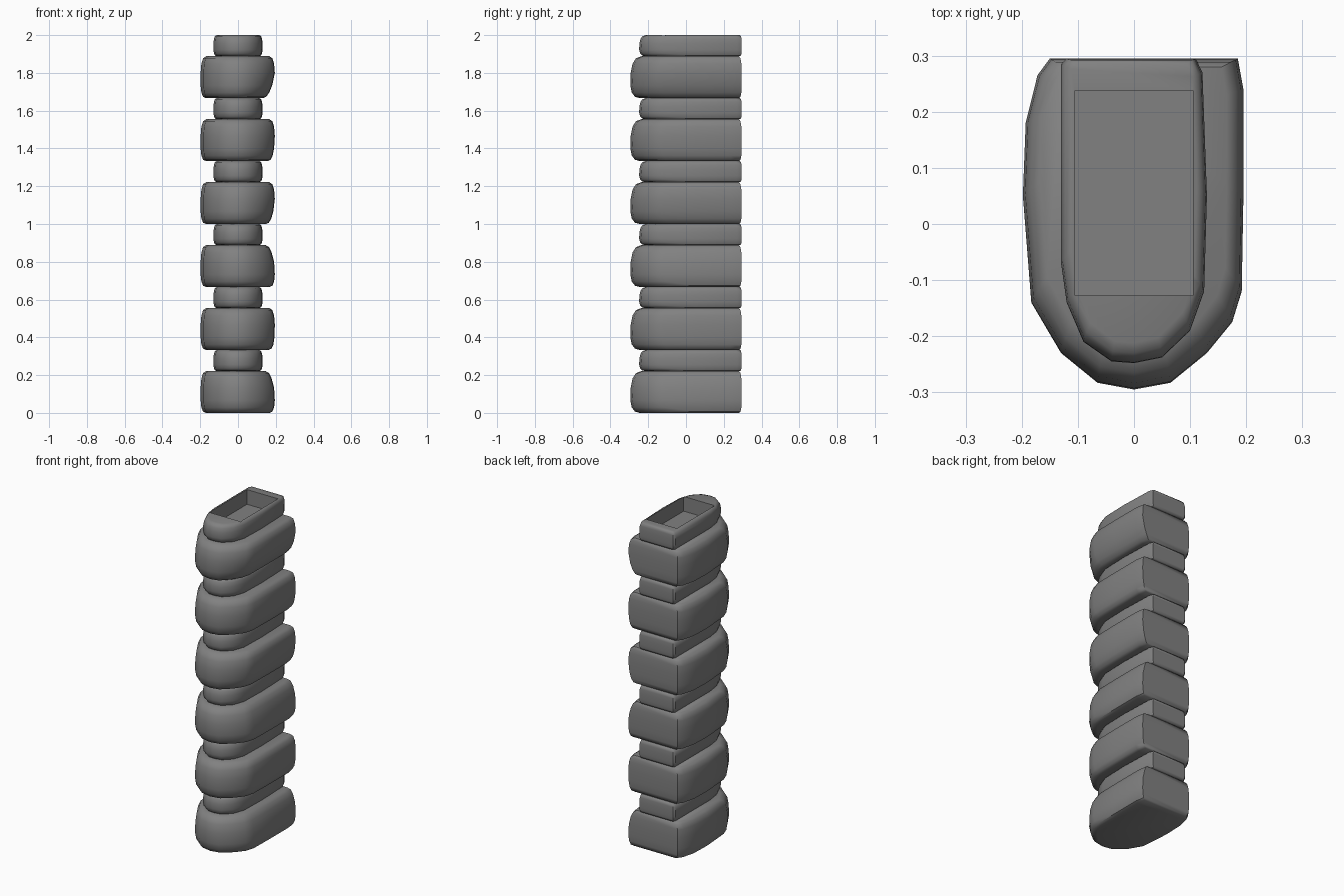
import bpy
import bmesh

if "Cube" in bpy.data.objects:
    bpy.data.objects.remove(bpy.data.objects["Cube"])

# One stone colour
stone = bpy.data.materials.new("stone_grey")
stone.use_nodes = True
GREY = (0.22, 0.22, 0.22, 1)
stone.diffuse_color = GREY
stone.node_tree.nodes["Principled BSDF"].inputs["Base Color"].default_value = GREY

BACK = 0.295
PITCH = 1 / 3
WIDE_H = 0.222

# Plan outlines: flat back, rounded nose, counterclockwise from the rear left
WIDE = [(0.185, 0.295), (0.195, 0.24), (0.195, 0.05), (0.192, -0.12), (0.175, -0.175),
        (0.13, -0.23), (0.065, -0.283), (0, -0.295), (-0.065, -0.283), (-0.13, -0.23),
        (-0.183, -0.14), (-0.198, 0.05), (-0.193, 0.18), (-0.172, 0.265), (-0.15, 0.295)]
NARROW = [(0.11, 0.295), (0.122, 0.27), (0.13, 0.05), (0.125, -0.12), (0.1, -0.19),
          (0.05, -0.238), (0, -0.248), (-0.04, -0.245), (-0.09, -0.21), (-0.12, -0.14),
          (-0.13, -0.07), (-0.13, 0.285), (-0.12, 0.295)]

# Rounded side profile: height fraction, sideways inset, nose inset
PROFILE = [(0, 0.028, 0.05), (0.03, 0.013, 0.025), (0.13, 0.004, 0.008), (0.3, 0, 0),
           (0.6, 0, 0.002), (0.82, 0.004, 0.012), (0.95, 0.013, 0.03), (1, 0.03, 0.06)]


def finish(obj):
    bpy.ops.object.select_all(action='DESELECT')
    obj.select_set(True)
    bpy.context.view_layer.objects.active = obj
    bpy.ops.object.shade_smooth_by_angle(angle=0.75)


def make_stone(name, outline, z0, height, top_lean=0, bottom_lean=0, soft=1):
    bm = bmesh.new()
    half = max(x for x, y in outline)
    length = BACK - min(y for x, y in outline)
    rings = []
    for t, side, nose in PROFILE:
        lean = top_lean * max(0, t * 2 - 1) + bottom_lean * max(0, 1 - t * 2)
        ring = []
        for x, y in outline:
            px = x * (1 - side * soft / half)
            if x > 0:
                px -= lean * x / half
            py = BACK - (BACK - y) * (1 - nose * soft / length)
            if y > 0.2:
                py -= side * soft * 0.5
            ring.append(bm.verts.new((px, py, z0 + t * height)))
        rings.append(ring)
    n = len(outline)
    for low, high in zip(rings, rings[1:]):
        for i in range(n):
            j = (i + 1) % n
            bm.faces.new((low[i], low[j], high[j], high[i]))
    bm.faces.new(rings[0])
    bm.faces.new(rings[-1])
    bmesh.ops.recalc_face_normals(bm, faces=bm.faces)
    mesh = bpy.data.meshes.new(name)
    bm.to_mesh(mesh)
    bm.free()
    obj = bpy.data.objects.new(name, mesh)
    bpy.context.collection.objects.link(obj)
    mesh.materials.append(stone)
    return obj


# Alternating wide and narrow stones
LEANS = [(0.02, 0), (0, 0.005), (0.02, 0), (0, 0.02), (0, 0.01), (0, 0.035)]
for i, (top, bottom) in enumerate(LEANS):
    z = i * PITCH
    wide = make_stone(f"wide_stone_{i + 1}", WIDE, z, WIDE_H, top, bottom)
    narrow = make_stone(f"narrow_stone_{i + 1}", NARROW, z + WIDE_H, PITCH - WIDE_H, soft=0.6)
    finish(wide)
    if i < len(LEANS) - 1:
        finish(narrow)

# Rectangular pocket in the top stone
bpy.ops.mesh.primitive_cube_add(size=1, location=(0, 0.055, 2))
cutter = bpy.context.object
cutter.name = "pocket_cutter"
cutter.scale = (0.21, 0.365, 0.18)
cutter.hide_render = True
pocket = narrow.modifiers.new("pocket", 'BOOLEAN')
pocket.operation = 'DIFFERENCE'
pocket.solver = 'EXACT'
pocket.object = cutter
bpy.context.view_layer.objects.active = narrow
bpy.ops.object.modifier_apply(modifier="pocket")
bpy.data.objects.remove(cutter)
finish(narrow)
